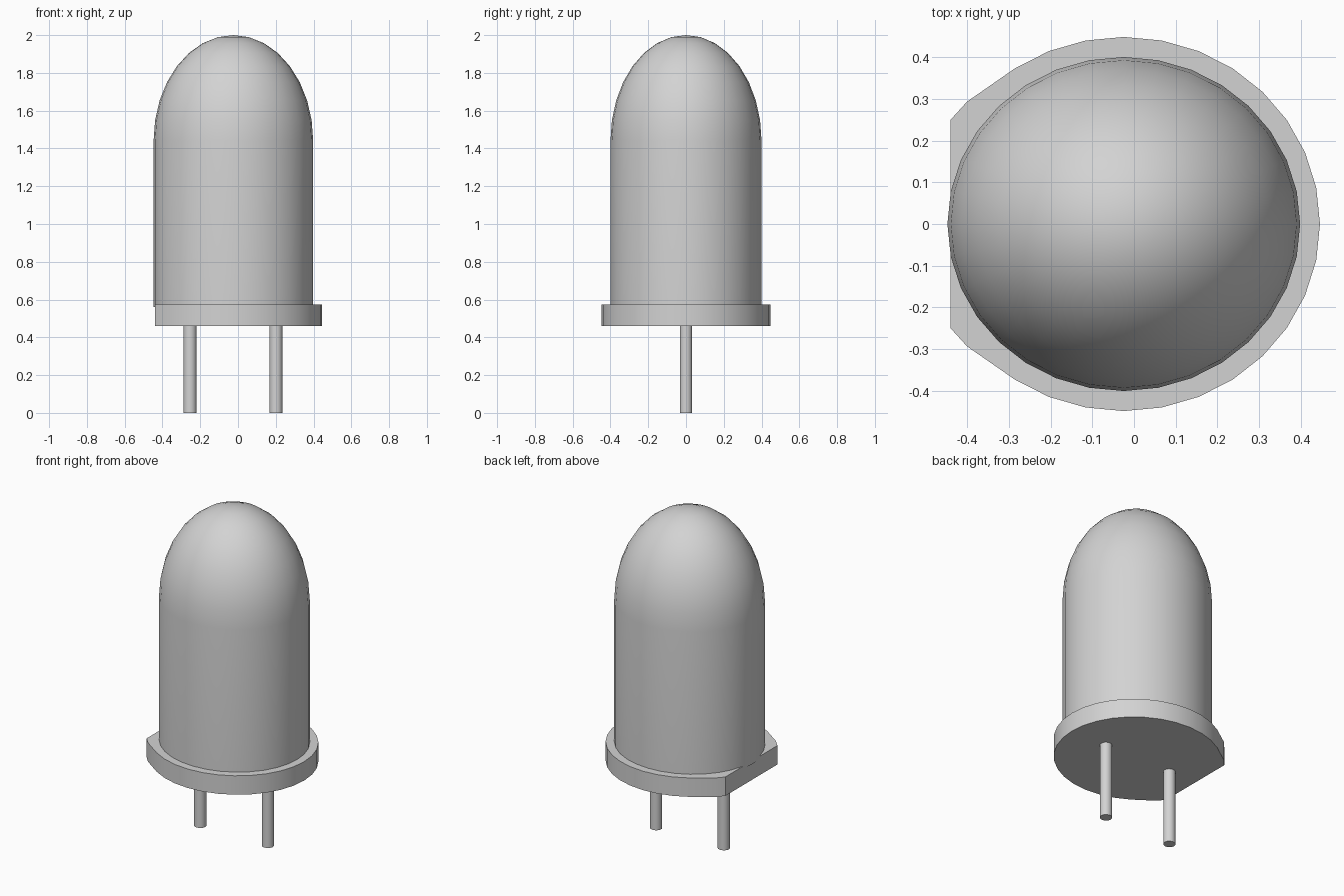
import bpy, bmesh, math

cube = bpy.data.objects.get("Cube")
if cube:
    bpy.data.objects.remove(cube, do_unlink=True)

CX = -0.0245      # axis of the round body
SEGMENTS = 32

grey = bpy.data.materials.new("light grey")
grey.use_nodes = True
grey.diffuse_color = (0.65, 0.65, 0.65, 1)
grey.node_tree.nodes["Principled BSDF"].inputs["Base Color"].default_value = (0.65, 0.65, 0.65, 1)


def finish(name, bm):
    """Turn a bmesh into a named, smooth-shaded object."""
    bmesh.ops.recalc_face_normals(bm, faces=bm.faces)
    mesh = bpy.data.meshes.new(name)
    bm.to_mesh(mesh)
    bm.free()
    mesh.materials.append(grey)
    obj = bpy.data.objects.new(name, mesh)
    bpy.context.collection.objects.link(obj)
    bpy.ops.object.select_all(action='DESELECT')
    obj.select_set(True)
    bpy.context.view_layer.objects.active = obj
    bpy.ops.object.shade_smooth_by_angle(angle=math.radians(30))
    return obj


def prism(name, outline, z0, z1):
    """Extrude a flat outline between two heights."""
    bm = bmesh.new()
    base = bm.faces.new([bm.verts.new((x, y, z0)) for x, y in outline])
    top = bmesh.ops.extrude_face_region(bm, geom=[base], use_keep_orig=True)
    for v in top["geom"]:
        if isinstance(v, bmesh.types.BMVert):
            v.co.z = z1
    return finish(name, bm)


def oval(cx, rx, ry, count):
    return [(cx + rx * math.cos(math.tau * i / count), ry * math.sin(math.tau * i / count))
            for i in range(count)]


# Domed body: straight wall, then an elliptical cap
RX, RY, BOTTOM, SPRING, TOP = 0.4225, 0.40, 0.56, 1.44, 2.0
levels = [(1.0, BOTTOM)]
for i in range(8):
    a = math.radians(11.25 * i)
    levels.append((math.cos(a), SPRING + (TOP - SPRING) * math.sin(a)))

bm = bmesh.new()
rings = [[bm.verts.new((x, y, z)) for x, y in oval(CX, RX * s, RY * s, SEGMENTS)]
         for s, z in levels]
bm.faces.new(rings[0])
for low, high in zip(rings, rings[1:]):
    for i in range(SEGMENTS):
        j = (i + 1) % SEGMENTS
        bm.faces.new((low[i], low[j], high[j], high[i]))
tip = bm.verts.new((CX, 0, TOP))
for i in range(SEGMENTS):
    bm.faces.new((rings[-1][i], rings[-1][(i + 1) % SEGMENTS], tip))
finish("domed_body", bm)

# Base flange: round rim with one side cut flat
rim = [(CX + 0.47 * math.cos(math.radians(11.25 * i)), 0.448 * math.sin(math.radians(11.25 * i)))
       for i in range(-11, 12)]
rim += [(-0.40, 0.293), (-0.439, 0.25), (-0.439, -0.25), (-0.40, -0.293)]
prism("base_flange", rim, 0.46, 0.575)

# Two wire legs
for name, x in (("right_leg", -0.254), ("left_leg", 0.201)):
    prism(name, oval(x, 0.034, 0.033, SEGMENTS), 0.0, 0.48)
